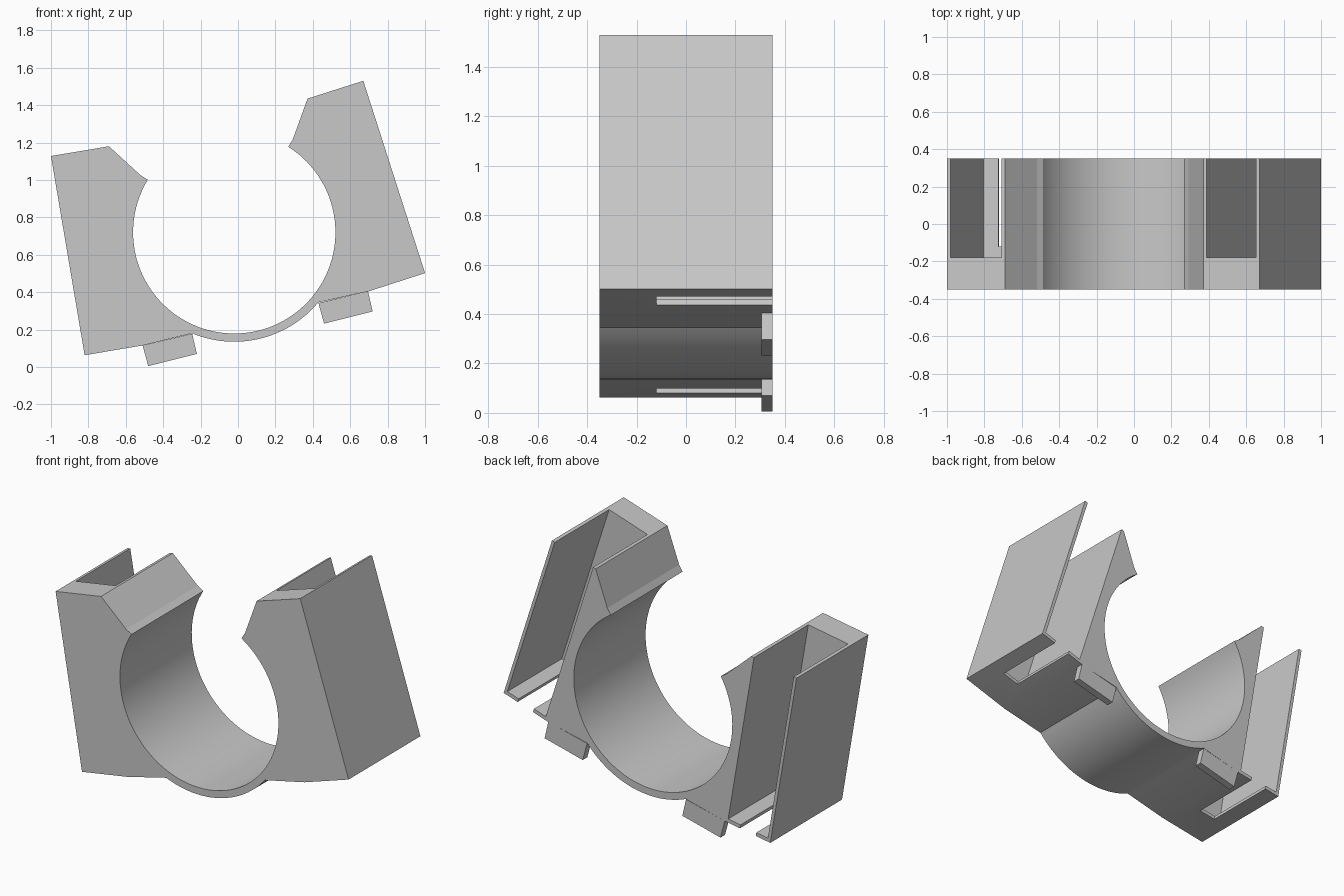
import bpy, bmesh, math
from mathutils import Vector

if "Cube" in bpy.data.objects:
    bpy.data.objects.remove(bpy.data.objects["Cube"])

grey = bpy.data.materials.new("light grey plastic")
grey.use_nodes = True
COLOUR = (0.58, 0.58, 0.58, 1)
grey.diffuse_color = COLOUR
grey.node_tree.nodes["Principled BSDF"].inputs["Base Color"].default_value = COLOUR

HALF = 0.35                    # half of the depth
CENTRE = Vector((-0.02, 0.72))  # middle of the ring
INNER, OUTER = 0.541, 0.585


def prism(name, outline, y0, y1):
    """Extrude an (x, z) outline from y0 to y1."""
    bm = bmesh.new()
    face = bm.faces.new([bm.verts.new((p[0], y0, p[1])) for p in outline])
    new = bmesh.ops.extrude_face_region(bm, geom=[face])["geom"]
    verts = [v for v in new if isinstance(v, bmesh.types.BMVert)]
    bmesh.ops.translate(bm, verts=verts, vec=(0, y1 - y0, 0))
    bmesh.ops.recalc_face_normals(bm, faces=bm.faces)
    mesh = bpy.data.meshes.new(name)
    bm.to_mesh(mesh)
    bm.free()
    mesh.materials.append(grey)
    obj = bpy.data.objects.new(name, mesh)
    bpy.context.collection.objects.link(obj)
    return obj


def angle_of(x, z):
    return math.atan2(z - CENTRE.y, x - CENTRE.x)


def arc(radius, start, end, steps):
    angles = [start + (end - start) * i / steps for i in range(steps + 1)]
    return [CENTRE + radius * Vector((math.cos(a), math.sin(a))) for a in angles]


# Clip body: open ring with a tilted holder on either side
right_end = angle_of(0.27, 1.18)
left_end = angle_of(-0.48, 1.0) - 2 * math.pi * (angle_of(-0.48, 1.0) > 0)
outline = arc(INNER, right_end, left_end, 80)
outline += arc(OUTER, left_end, left_end, 1)[:1]
outline += [(-0.69, 1.18), (-1.0, 1.128), (-0.82, 0.063), (-0.51, 0.115)]
outline += arc(OUTER, angle_of(-0.245, 0.18), angle_of(0.43, 0.345), 24)
outline += [(0.70, 0.405), (1.0, 0.502), (0.67, 1.53), (0.372, 1.435)]
outline += arc(OUTER, right_end, right_end, 1)[:1]
body = prism("clip_body", outline, -HALF, HALF)

# Holder pockets, open at top and back, each with a slot through its floor
holders = {
    "left": ((1.0, 0.502), (0.67, 1.53), 1),
    "right": ((-0.82, 0.063), (-1.0, 1.128), -1),
}
for side, (bottom, top, sign) in holders.items():
    origin = Vector(bottom)
    up = (Vector(top) - origin).normalized()
    across = Vector((-up.y, up.x)) * sign

    def cut(name, a0, a1, h0, h1, y0):
        corners = [(a0, h0), (a1, h0), (a1, h1), (a0, h1)]
        cutter = prism(name, [origin + across * a + up * h for a, h in corners],
                       y0, HALF + 0.1)
        cutter.hide_render = True
        mod = body.modifiers.new(name, "BOOLEAN")
        mod.operation = "DIFFERENCE"
        mod.solver = "EXACT"
        mod.object = cutter
        bpy.context.view_layer.objects.active = body
        bpy.ops.object.modifier_apply(modifier=name)
        bpy.data.objects.remove(cutter)

    cut(side + "_pocket", 0.02, 0.295, 0.022, 1.4, -0.18)
    cut(side + "_floor_slot", 0.1, 0.21, -0.1, 0.1, -0.12)

# Small stop tabs under the back edge
for side, x, z in (("right", -0.51, 0.115), ("left", 0.43, 0.342)):
    corners = [(0, 0), (0.03, -0.11), (0.29, -0.045), (0.265, 0.063)]
    prism(side + "_stop_tab", [(x + dx, z + dz) for dx, dz in corners], 0.305, HALF)

# Smooth the ring, keep the corners sharp
bpy.ops.object.select_all(action="DESELECT")
body.select_set(True)
bpy.context.view_layer.objects.active = body
bpy.ops.object.shade_smooth_by_angle(angle=math.radians(8))
